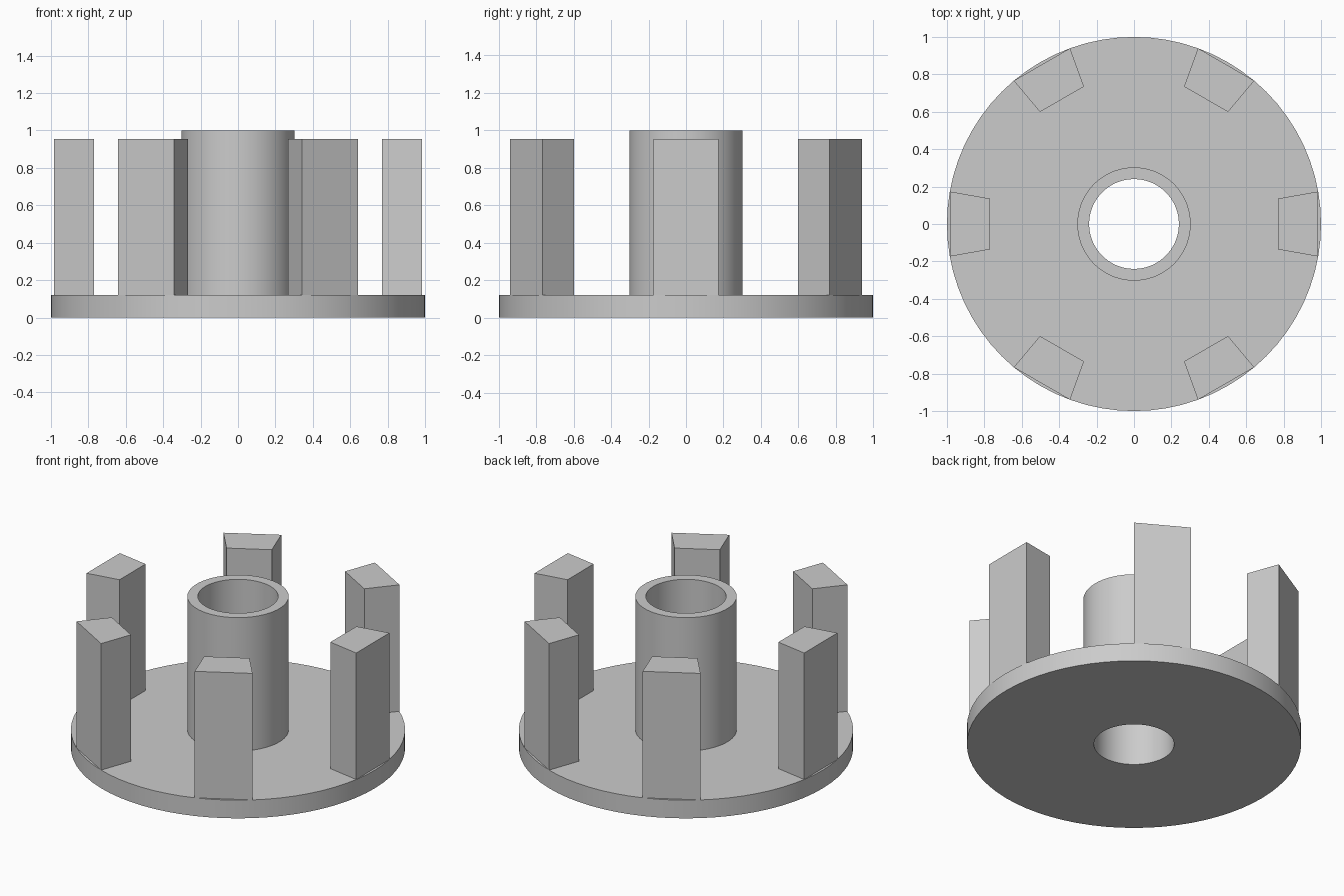
import bpy, bmesh
from math import sin, cos, radians, pi

if "Cube" in bpy.data.objects:
    bpy.data.objects.remove(bpy.data.objects["Cube"])

SEGMENTS = 72
PLATE_TOP = 0.12


def add_object(name, bm):
    bmesh.ops.recalc_face_normals(bm, faces=bm.faces)
    mesh = bpy.data.meshes.new(name)
    bm.to_mesh(mesh)
    bm.free()
    obj = bpy.data.objects.new(name, mesh)
    bpy.context.collection.objects.link(obj)
    return obj


def lathe(name, profile):
    """Revolve a closed (radius, z) profile around z."""
    bm = bmesh.new()
    rings = [[bm.verts.new((r * cos(2 * pi * i / SEGMENTS), r * sin(2 * pi * i / SEGMENTS), z))
              for r, z in profile] for i in range(SEGMENTS)]
    n = len(profile)
    for i in range(SEGMENTS):
        a, b = rings[i], rings[(i + 1) % SEGMENTS]
        for j in range(n):
            k = (j + 1) % n
            bm.faces.new((a[j], b[j], b[k], a[k]))
    return add_object(name, bm)


def wedge_post(name, angle):
    """Flat-sided post whose sides follow radial lines."""
    bm = bmesh.new()
    corners = [(0.782, -10), (1.0, -10), (1.0, 10), (0.782, 10)]
    base = bm.faces.new([bm.verts.new((r * cos(radians(angle + a)), r * sin(radians(angle + a)), PLATE_TOP))
                         for r, a in corners])
    # Extrude a copy upward, keeping the base so the post is closed
    ext = bmesh.ops.extrude_face_region(bm, geom=[base], use_keep_orig=True)
    top = [v for v in ext["geom"] if isinstance(v, bmesh.types.BMVert)]
    bmesh.ops.translate(bm, verts=top, vec=(0, 0, 0.955 - PLATE_TOP))
    return add_object(name, bm)


# Round base plate with the bored central hub
plate = lathe("base_plate_and_hub", [(0.24, 0), (1.0, 0), (1.0, PLATE_TOP),
                                     (0.303, PLATE_TOP), (0.303, 1.0), (0.24, 1.0)])
bpy.context.view_layer.objects.active = plate
plate.select_set(True)
bpy.ops.object.shade_smooth_by_angle(angle=radians(30))

# Six posts around the rim
for i in range(6):
    wedge_post(f"rim_post_{i + 1}", 60 * i)
